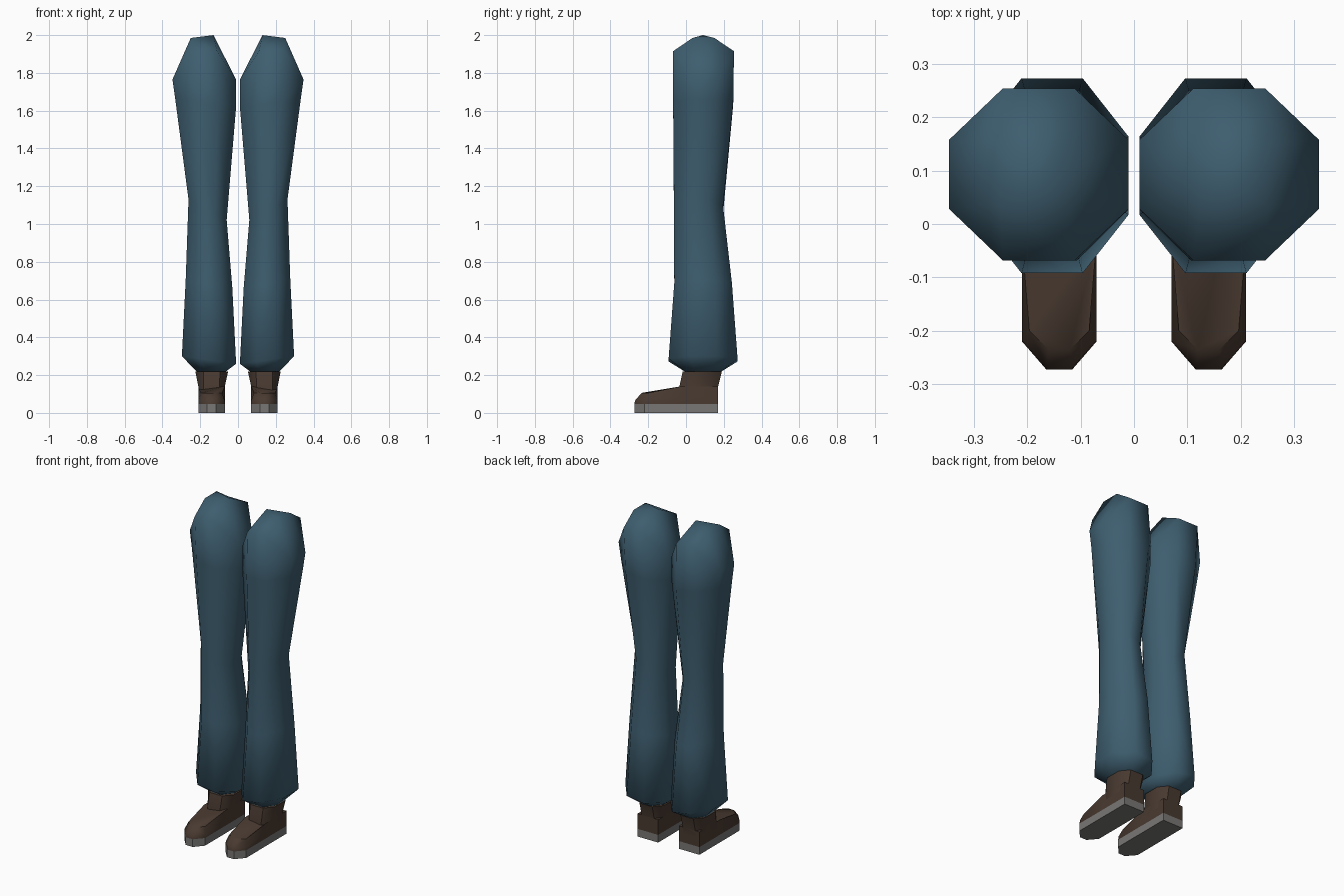
import bpy
import bmesh
import math

cube = bpy.data.objects.get("Cube")
if cube:
    bpy.data.objects.remove(cube, do_unlink=True)


def material(name, rgb):
    mat = bpy.data.materials.new(name)
    mat.use_nodes = True
    mat.diffuse_color = (*rgb, 1)
    mat.node_tree.nodes["Principled BSDF"].inputs["Base Color"].default_value = (*rgb, 1)
    return mat


TEAL = material("teal cloth", (0.048, 0.112, 0.160))
BROWN = material("brown leather", (0.066, 0.042, 0.030))
GREY = material("grey rubber", (0.19, 0.185, 0.18))


def octagon(x0, x1, y0, y1, z_in, z_out, rise=0.0, cut=0.3):
    """Eight-sided ring, tilted from inner to outer side; rise lifts front and back."""
    xa, xb = x0 + cut * (x1 - x0), x1 - cut * (x1 - x0)
    ya, yb = y0 + cut * (y1 - y0), y1 - cut * (y1 - y0)
    points = [(xa, y0), (xb, y0), (x1, ya), (x1, yb),
              (xb, y1), (xa, y1), (x0, yb), (x0, ya)]
    return [(x, y, z_in + (z_out - z_in) * (x - x0) / (x1 - x0)
             + (rise if y in (y0, y1) else 0)) for x, y in points]


def loft(bm, rings, cap_top=True):
    loops = [[bm.verts.new(p) for p in ring] for ring in rings]
    for low, high in zip(loops, loops[1:]):
        n = len(low)
        for i in range(n):
            j = (i + 1) % n
            bm.faces.new((low[i], low[j], high[j], high[i]))
    bm.faces.new(loops[0])
    if cap_top:
        bm.faces.new(loops[-1])
    return loops


def finish(bm, name, side, mat, angle):
    for v in bm.verts:
        v.co.x *= side
    bmesh.ops.recalc_face_normals(bm, faces=bm.faces)
    mesh = bpy.data.meshes.new(name)
    bm.to_mesh(mesh)
    bm.free()
    mesh.materials.append(mat)
    for poly in mesh.polygons:
        poly.use_smooth = True
    mesh.set_sharp_from_angle(angle=math.radians(angle))
    obj = bpy.data.objects.new(name, mesh)
    bpy.context.collection.objects.link(obj)


def trouser_leg(name, side):
    bm = bmesh.new()
    loops = loft(bm, [
        octagon(0.07, 0.215, 0.0, 0.18, 0.215, 0.215),      # tucked cuff
        octagon(0.01, 0.297, -0.092, 0.273, 0.26, 0.30),    # hem
        octagon(0.03, 0.277, -0.062, 0.243, 0.66, 0.70),    # calf
        octagon(0.06, 0.262, -0.064, 0.196, 1.02, 1.13),    # knee
        octagon(0.01, 0.332, -0.068, 0.25, 1.62, 1.66),     # thigh
        octagon(0.01, 0.347, -0.068, 0.254, 1.765, 1.765, 0.15),  # hip edge
    ], cap_top=False)
    # Rounded hip cap around a small triangular crown
    r = loops[-1]
    a, b, c = [bm.verts.new(p) for p in
               ((0.13, 0.09, 2.0), (0.25, 0.035, 1.985), (0.25, 0.15, 1.985))]
    for face in ((r[0], r[1], b, a), (r[1], r[2], b), (r[2], r[3], c, b),
                 (r[3], r[4], c), (r[4], r[5], a, c), (r[5], r[6], a),
                 (r[6], r[7], a), (r[7], r[0], a), (a, b, c)):
        bm.faces.new(face)
    finish(bm, name, side, TEAL, 85)


def outline(half, toe_half, toe_y, shoulder_y, heel_z, toe_z, cx=0.14):
    """Shoe outline from heel to toe and back, with a chamfered tip."""
    half_path = [(0.07, 0.17, heel_z), (0.07, -0.03, heel_z),
                 (half, shoulder_y, toe_z), (toe_half, toe_y, toe_z)]
    return ([(cx - x, y, z) for x, y, z in half_path]
            + [(cx + x, y, z) for x, y, z in reversed(half_path)])


def shoe(label, side):
    # Flat sole
    bm = bmesh.new()
    loft(bm, [outline(0.07, 0.024, -0.273, -0.22, z, z) for z in (0, 0.047)])
    finish(bm, label + "_sole", side, GREY, 30)
    # Foot upper, sloping down to the toe
    bm = bmesh.new()
    loft(bm, [outline(0.07, 0.024, -0.273, -0.22, 0.047, 0.047),
              outline(0.07, 0.024, -0.27, -0.218, 0.085, 0.065),
              outline(0.056, 0.02, -0.235, -0.2, 0.14, 0.106)])
    finish(bm, label + "_shoe_upper", side, BROWN, 50)
    # Flared ankle collar
    bm = bmesh.new()
    loft(bm, [octagon(0.07, 0.21, -0.035, 0.17, 0.10, 0.10, cut=0.2),
              octagon(0.07, 0.21, -0.035, 0.17, 0.14, 0.14, cut=0.2),
              octagon(0.052, 0.226, -0.017, 0.19, 0.22, 0.22, cut=0.25)])
    finish(bm, label + "_shoe_collar", side, BROWN, 50)


for label, side in (("left", 1), ("right", -1)):
    trouser_leg(label + "_trouser_leg", side)
    shoe(label, side)
